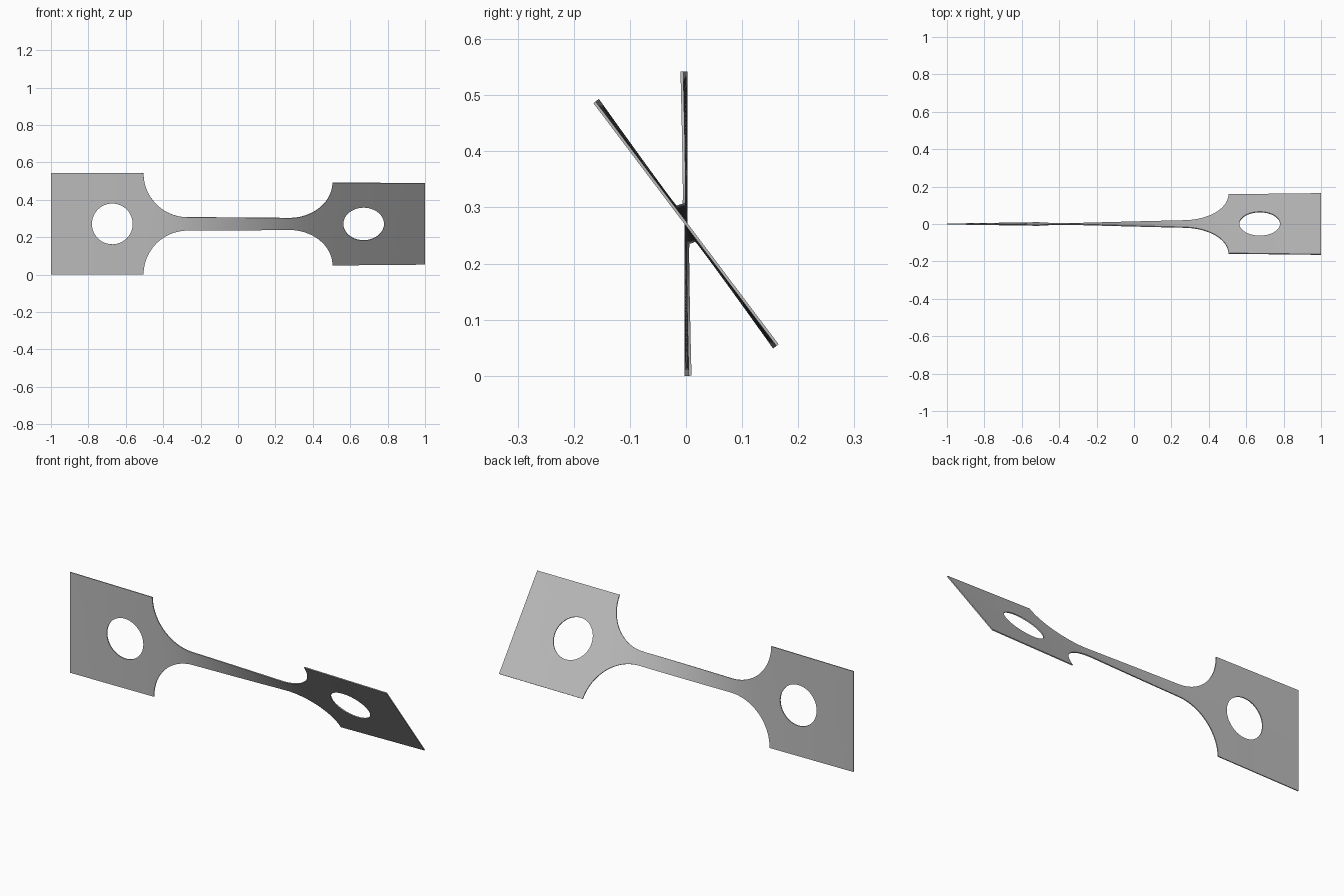
import bpy, bmesh, math

cube = bpy.data.objects.get("Cube")
if cube:
    bpy.data.objects.remove(cube, do_unlink=True)

HALF, NECK, MID_Z = 0.271, 0.036, 0.271      # half heights and axis height
FILLET = HALF - NECK
NECK_END = 0.27
HOLE_X, HOLE_R = 0.672, 0.109
TWIST = math.radians(37)
THICK = 0.005


def half_width(x):
    d = abs(x) - NECK_END
    if d <= 0:
        return NECK
    if d >= FILLET:
        return HALF
    return HALF - math.sqrt(FILLET ** 2 - d * d)


def half_hole(x):
    d = abs(abs(x) - HOLE_X)
    return math.sqrt(HOLE_R ** 2 - d * d) if d < HOLE_R - 1e-7 else 0.0


# Stations along one half: neck, fillet arc, hole arc, end plate
xs = [NECK_END * i / 12 for i in range(12)]
xs += [NECK_END + FILLET * math.sin(math.pi / 2 * i / 24) for i in range(25)]
xs += [0.535]
xs += [HOLE_X - HOLE_R * math.cos(math.pi * i / 24) for i in range(25)]
xs += [0.85, 0.92, 1.0]
xs = [-x for x in reversed(xs[1:])] + xs

# Twist builds up fastest where the strip is narrowest
angles = [0.0]
for a, b in zip(xs, xs[1:]):
    angles.append(angles[-1] + (b - a) * half_width((a + b) / 2) ** -1.3)
angles = [TWIST * a / angles[-1] for a in angles]

# Upper and lower bands, joined along the axis except around the holes
bm = bmesh.new()
for side in (1, -1):
    rows = []
    for x, t in zip(xs, angles):
        rows.append([bm.verts.new((x, -v * math.sin(t), MID_Z + v * math.cos(t)))
                     for v in (side * half_hole(x), side * half_width(x))])
    for p, q in zip(rows, rows[1:]):
        face = [p[0], q[0], q[1], p[1]]
        bm.faces.new(face if side > 0 else face[::-1])
bmesh.ops.remove_doubles(bm, verts=bm.verts, dist=1e-5)
mesh = bpy.data.meshes.new("twisted_strip")
bm.to_mesh(mesh)
bm.free()
strip = bpy.data.objects.new("twisted_strip", mesh)
bpy.context.collection.objects.link(strip)

# Sheet thickness
solid = strip.modifiers.new("thickness", 'SOLIDIFY')
solid.thickness = THICK
solid.offset = 0

# Plain grey metal
grey = bpy.data.materials.new("plain_grey")
grey.use_nodes = True
colour = (0.5, 0.5, 0.5, 1)
grey.diffuse_color = colour
grey.node_tree.nodes["Principled BSDF"].inputs["Base Color"].default_value = colour
mesh.materials.append(grey)

bpy.context.view_layer.objects.active = strip
strip.select_set(True)
bpy.ops.object.modifier_apply(modifier="thickness")
bpy.ops.object.shade_smooth_by_angle(angle=math.radians(30))
